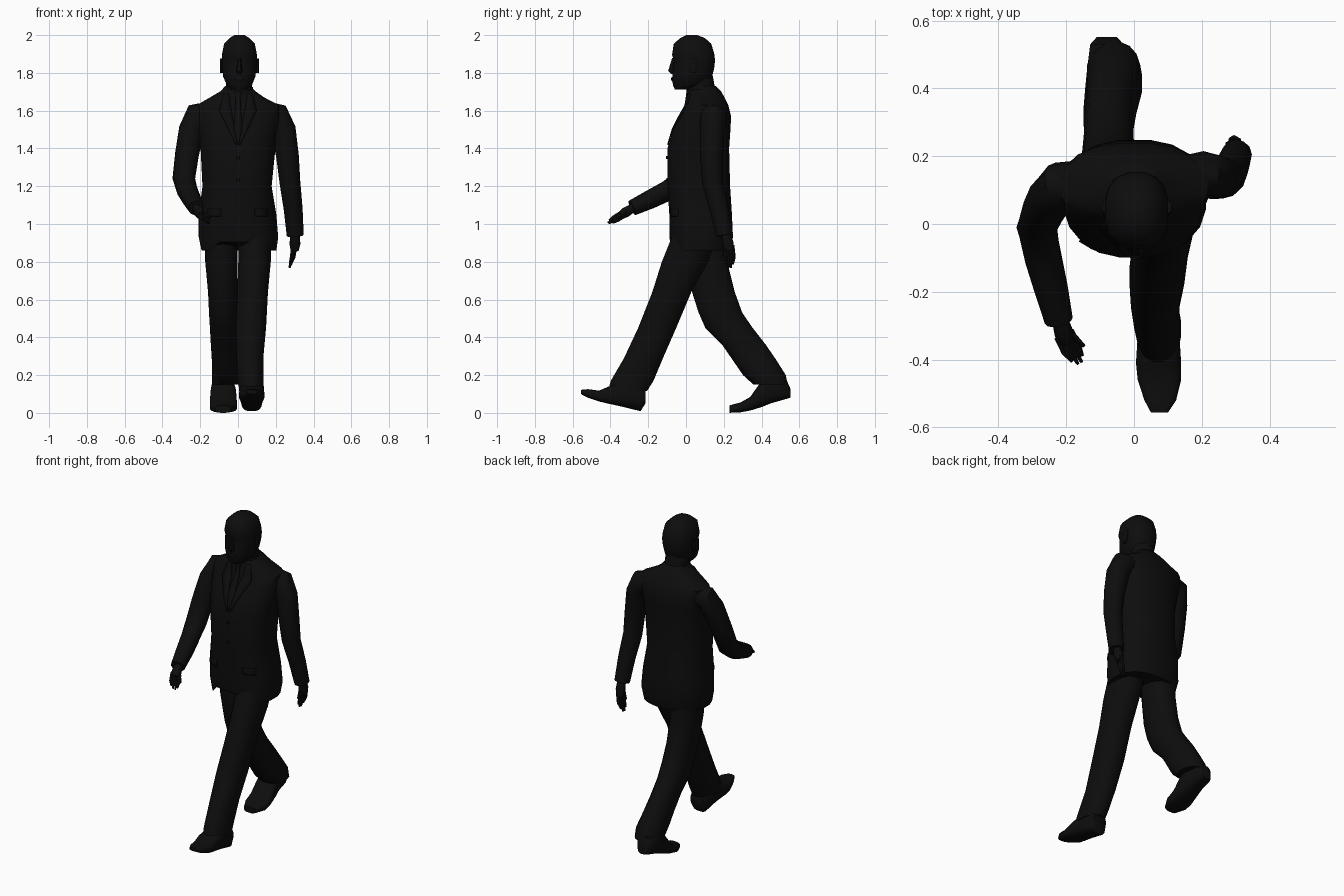
import bpy
import bmesh
from math import cos, sin, pi
from mathutils import Vector
from mathutils.bvhtree import BVHTree

default_cube = bpy.data.objects.get("Cube")
if default_cube:
    bpy.data.objects.remove(default_cube, do_unlink=True)

# One colour for the whole figure
black = bpy.data.materials.new("near_black")
black.use_nodes = True
black.diffuse_color = (0.004, 0.004, 0.004, 1)
black.node_tree.nodes["Principled BSDF"].inputs["Base Color"].default_value = black.diffuse_color
parts = []


def finish(name, bm):
    """Turn a bmesh into a named, coloured object."""
    bmesh.ops.recalc_face_normals(bm, faces=bm.faces[:])
    mesh = bpy.data.meshes.new(name)
    bm.to_mesh(mesh)
    bm.free()
    mesh.materials.append(black)
    obj = bpy.data.objects.new(name, mesh)
    bpy.context.collection.objects.link(obj)
    parts.append(obj)
    return obj


def skin(name, rings):
    """Bridge a list of vertex rings and cap both ends."""
    bm = bmesh.new()
    loops = [[bm.verts.new(point) for point in ring] for ring in rings]
    count = len(loops[0])
    for lower, upper in zip(loops, loops[1:]):
        for i in range(count):
            j = (i + 1) % count
            bm.faces.new((lower[i], lower[j], upper[j], upper[i]))
    bm.faces.new(loops[0])
    bm.faces.new(loops[-1])
    return finish(name, bm)


def rounded(angle, power):
    """Point on a unit superellipse."""
    c, s = cos(angle), sin(angle)
    shape = lambda value: (1 if value > 0 else -1) * abs(value) ** (2 / power)
    return shape(c), shape(s)


def loft(name, sections, axis="z", power=2.4, sides=16):
    """Sections are (position, low, high, low, high) bounds across the axis."""
    rings = []
    for position, x_low, x_high, low, high in sections:
        ring = []
        for i in range(sides):
            c, s = rounded(2 * pi * (i + 0.5) / sides, power)
            x = (x_low + x_high) / 2 + c * (x_high - x_low) / 2
            other = (low + high) / 2 + s * (high - low) / 2
            ring.append((x, other, position) if axis == "z" else (x, position, other))
        rings.append(ring)
    return skin(name, rings)


def tube(name, path, sides=12):
    """Tapered limb through (centre, radius) pairs, rings square to the path."""
    centres = [Vector(centre) for centre, radius in path]
    rings = []
    for i, (centre, radius) in enumerate(path):
        before, after = centres[max(i - 1, 0)], centres[min(i + 1, len(path) - 1)]
        tangent = (after - before).normalized()
        across = Vector((0, 1, 0))
        across = (across - tangent * across.dot(tangent)).normalized()
        upward = tangent.cross(across)
        angles = [2 * pi * k / sides for k in range(sides)]
        rings.append([centres[i] + radius * (across * cos(a) + upward * sin(a)) for a in angles])
    return skin(name, rings)


# Jacket body, with the front hem cut away in the middle
jacket = loft("jacket", [
    (.86, -.195, .205, -.085, .235),
    (.93, -.21, .215, -.09, .25),
    (1.05, -.21, .205, -.09, .245),
    (1.2, -.19, .18, -.1, .235),
    (1.4, -.2, .2, -.1, .23),
    (1.5, -.21, .21, -.07, .237),
    (1.57, -.22, .22, -.035, .24),
    (1.63, -.22, .22, 0, .225),
    (1.67, -.15, .14, .005, .205),
    (1.705, -.09, .09, .01, .185),
    (1.73, -.07, .07, .03, .16)], sides=20)
for vertex in jacket.data.vertices:
    if vertex.co.z < .9 and vertex.co.y < 0 and abs(vertex.co.x) < .1:
        vertex.co.z = .905

# Thin cloth plates laid on the chest
chest = BVHTree.FromPolygons([v.co for v in jacket.data.vertices],
                             [p.vertices[:] for p in jacket.data.polygons])


def cloth(name, rows, lift=.004, steps=4):
    """Strip from (height, left, right) rows, dropped onto the jacket front."""
    bm = bmesh.new()
    previous = None
    for k in range((len(rows) - 1) * steps + 1):
        row, part = min(k // steps, len(rows) - 2), k / steps
        start, end = Vector(rows[row]), Vector(rows[row + 1])
        height, left, right = start.lerp(end, part - row)
        line = []
        for x in (left, (left + right) / 2, right):
            hit = chest.ray_cast(Vector((x, -1, height)), Vector((0, 1, 0)))[0]
            line.append(bm.verts.new((x, hit.y - lift, height)))
        if previous:
            for i in range(2):
                bm.faces.new((previous[i], previous[i + 1], line[i + 1], line[i]))
        previous = line
    plate = finish(name, bm)
    thickness = plate.modifiers.new("thickness", "SOLIDIFY")
    thickness.thickness = .007
    thickness.offset = 0


cloth("tie", [(1.7, -.018, .018), (1.67, -.012, .012), (1.5, -.022, .022), (1.43, -.004, .004)])
for side, label in ((1, "left"), (-1, "right")):
    cloth(label + "_lapel", [(1.69, side * .05, side * .075), (1.6, side * .035, side * .1),
                             (1.57, side * .03, side * .085), (1.42, side * .003, side * .012)])
    cloth(label + "_pocket_flap", [(1.08, side * .09, side * .16), (1.04, side * .09, side * .16)])
for height in (1.36, 1.24):
    cloth("jacket_button", [(height, -.008, .008), (height - .016, -.008, .008)], steps=1)

# Neck, shirt collar and head
loft("neck", [(1.64, -.07, .075, .03, .17), (1.72, -.065, .075, .005, .155),
              (1.8, -.065, .075, .01, .14)], power=2)
loft("collar", [(1.67, -.085, .09, .005, .18), (1.725, -.07, .08, 0, .162)], power=2)
loft("head", [
    (1.712, -.035, .05, -.06, .05),
    (1.735, -.06, .075, -.071, .1),
    (1.78, -.08, .093, -.074, .14),
    (1.83, -.085, .1, -.07, .152),
    (1.865, -.087, .102, -.064, .155),
    (1.895, -.087, .102, -.076, .153),
    (1.955, -.075, .09, -.066, .135),
    (1.985, -.045, .06, -.03, .1),
    (2, -.02, .035, 0, .06)])
loft("nose", [(1.795, -.005, .02, -.08, -.05), (1.81, -.01, .025, -.096, -.05),
              (1.88, 0, .015, -.074, -.05)], sides=8)
loft("lips", [(1.755, -.012, .027, -.075, -.05), (1.767, -.02, .035, -.081, -.05),
              (1.778, -.012, .027, -.077, -.05)], sides=8)
for side, label in ((1, "left"), (-1, "right")):
    inner, outer = sorted((.008 + side * .08, .008 + side * .103))
    loft(label + "_ear", [(1.8, inner, outer, .03, .05), (1.84, inner, outer, .025, .065),
                          (1.875, inner, outer, .03, .07)], sides=8)

# Trouser legs: left one striding forward, right one trailing
loft("left_trouser_leg", [
    (.95, 0, .18, -.07, .17),
    (.8, 0, .175, -.13, .12),
    (.64, -.005, .16, -.18, .03),
    (.45, -.015, .15, -.255, -.05),
    (.29, -.01, .135, -.33, -.12),
    (.17, 0, .135, -.4, -.17),
    (.115, .005, .14, -.415, -.205)], power=2.2)
loft("right_trouser_leg", [
    (.95, -.18, 0, 0, .22),
    (.8, -.175, 0, .01, .22),
    (.64, -.16, 0, .03, .26),
    (.53, -.155, .005, .065, .3),
    (.45, -.15, 0, .1, .355),
    (.36, -.145, 0, .19, .425),
    (.28, -.14, .01, .245, .48),
    (.2, -.14, .025, .3, .53),
    (.15, -.14, .02, .355, .54)], power=2.2)

# Shoes, lofted heel to toe
loft("left_shoe", [
    (-.215, .03, .12, .05, .12),
    (-.24, .015, .13, .008, .15),
    (-.33, .01, .135, .03, .17),
    (-.41, .005, .14, .048, .14),
    (-.46, .01, .14, .06, .118),
    (-.52, .03, .125, .08, .126),
    (-.557, .05, .1, .1, .122)], axis="y", power=3)
loft("right_shoe", [
    (.552, -.11, -.05, .08, .13),
    (.53, -.13, -.03, .073, .18),
    (.45, -.14, -.02, .05, .2),
    (.4, -.145, -.01, .03, .17),
    (.34, -.15, -.005, .012, .085),
    (.29, -.15, -.005, .003, .056),
    (.23, -.12, -.04, 0, .04)], axis="y", power=3)

# Sleeves: left one hanging back, right one swinging forward
tube("left_sleeve", [
    ((.14, .14, 1.59), .06), ((.205, .145, 1.575), .07), ((.24, .14, 1.5), .066),
    ((.262, .135, 1.36), .06), ((.275, .14, 1.22), .055), ((.292, .175, 1.08), .05),
    ((.303, .205, .94), .045)])
tube("right_sleeve", [
    ((-.14, .13, 1.59), .06), ((-.215, .115, 1.575), .07), ((-.245, .08, 1.5), .068),
    ((-.27, .035, 1.37), .063), ((-.287, -.01, 1.24), .06), ((-.268, -.1, 1.175), .055),
    ((-.245, -.19, 1.13), .05), ((-.222, -.285, 1.085), .042)])


def hand(label, wrist, knuckle, tip, spread, thumb):
    """Palm, four fingers and a thumb."""
    wrist, knuckle, tip, spread = map(Vector, (wrist, knuckle, tip, spread))
    tube(label + "_palm", [(wrist, .024), (wrist.lerp(knuckle, .6), .029), (knuckle, .022)], 8)
    for i in range(4):
        offset = spread * (i - 1.5)
        reach = .8 if i in (0, 3) else 1
        end = knuckle.lerp(tip, reach) + offset * .8
        tube(label + "_finger", [(wrist.lerp(knuckle, .7) + offset, .01),
                                 (knuckle.lerp(tip, .4) + offset, .01), (end, .005)], 6)
    root = wrist.lerp(knuckle, .3)
    tube(label + "_thumb", [(root, .014), (root.lerp(Vector(thumb), .5), .012), (thumb, .006)], 6)


hand("left", (.303, .21, .95), (.3, .232, .86), (.272, .232, .768), (.004, .014, 0), (.28, .2, .83))
hand("right", (-.22, -.28, 1.087), (-.2, -.345, 1.045), (-.16, -.41, 1.005),
     (.013, .007, -.006), (-.148, -.36, 1.03))

# Smooth shading with the real creases kept sharp
bpy.ops.object.select_all(action="DESELECT")
for part in parts:
    part.select_set(True)
bpy.context.view_layer.objects.active = jacket
bpy.ops.object.shade_smooth_by_angle(angle=.8)
